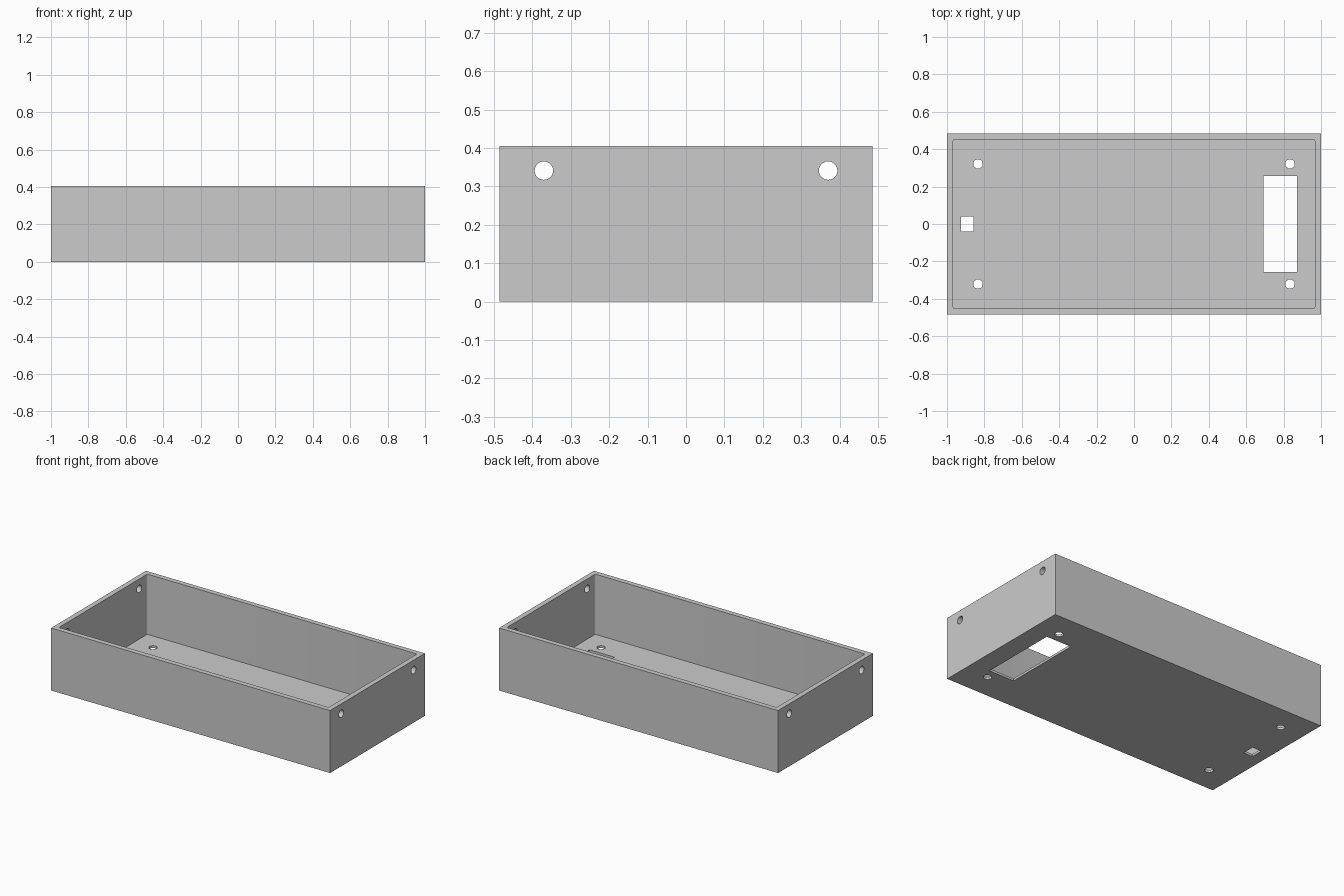
import bpy
import bmesh
from math import radians
from mathutils import Matrix

LENGTH, WIDTH, HEIGHT = 2.0, 0.97, 0.405
WALL, FLOOR = 0.033, 0.015

default = bpy.data.objects.get("Cube")
if default:
    bpy.data.objects.remove(default, do_unlink=True)

grey = bpy.data.materials.new("light grey plastic")
grey.use_nodes = True
grey.diffuse_color = (0.6, 0.6, 0.6, 1)
grey.node_tree.nodes["Principled BSDF"].inputs["Base Color"].default_value = grey.diffuse_color


def finish(name, bm):
    mesh = bpy.data.meshes.new(name)
    bm.to_mesh(mesh)
    bm.free()
    mesh.materials.append(grey)
    obj = bpy.data.objects.new(name, mesh)
    bpy.context.collection.objects.link(obj)
    return obj


def box(name, center, size, corner=0):
    """Box with optionally rounded upright edges."""
    bm = bmesh.new()
    bmesh.ops.create_cube(bm, size=1, matrix=Matrix.Translation(center) @ Matrix.Diagonal((*size, 1)))
    if corner:
        upright = [e for e in bm.edges if abs(e.verts[0].co.z - e.verts[1].co.z) > 0.01]
        bmesh.ops.bevel(bm, geom=upright, offset=corner, segments=4, profile=0.5, affect='EDGES')
    return finish(name, bm)


def drill(name, center, radius, depth, turn=Matrix()):
    bm = bmesh.new()
    bmesh.ops.create_cone(bm, cap_ends=True, segments=32, radius1=radius, radius2=radius,
                          depth=depth, matrix=Matrix.Translation(center) @ turn)
    return finish(name, bm)


# Outer block
case = box("open_case", (0, 0, HEIGHT / 2), (LENGTH, WIDTH, HEIGHT))

# Cavity, open at the top
cutters = [box("cavity_cutter", (0, 0, FLOOR + HEIGHT / 2),
               (LENGTH - 2 * WALL, WIDTH - 2 * WALL, HEIGHT), corner=0.01)]

# Floor openings: large display window and small cable slot
cutters.append(box("window_cutter", (0.782, 0, 0), (0.18, 0.514, 0.1)))
cutters.append(box("slot_cutter", (-0.892, 0, 0), (0.066, 0.08, 0.1)))

# Screw holes in the floor and in both end walls
sideways = Matrix.Rotation(radians(90), 4, 'Y')
for sx in (-1, 1):
    for sy in (-1, 1):
        cutters.append(drill("floor_hole_cutter", (sx * 0.834, sy * 0.321, 0), 0.025, 0.1))
        cutters.append(drill("wall_hole_cutter", (sx * (1 - WALL / 2), sy * 0.37, 0.341),
                             0.024, 0.1, sideways))

# Cut every opening, then discard the cutters
bpy.context.view_layer.objects.active = case
for cutter in cutters:
    cutter.hide_render = True
    cut = case.modifiers.new("cut", 'BOOLEAN')
    cut.operation = 'DIFFERENCE'
    cut.solver = 'EXACT'
    cut.object = cutter
    bpy.ops.object.modifier_apply(modifier=cut.name)
    bpy.data.objects.remove(cutter, do_unlink=True)

# Smooth hole walls, keep the box edges crisp
bpy.ops.object.select_all(action='DESELECT')
case.select_set(True)
bpy.ops.object.shade_smooth_by_angle(angle=radians(30))
